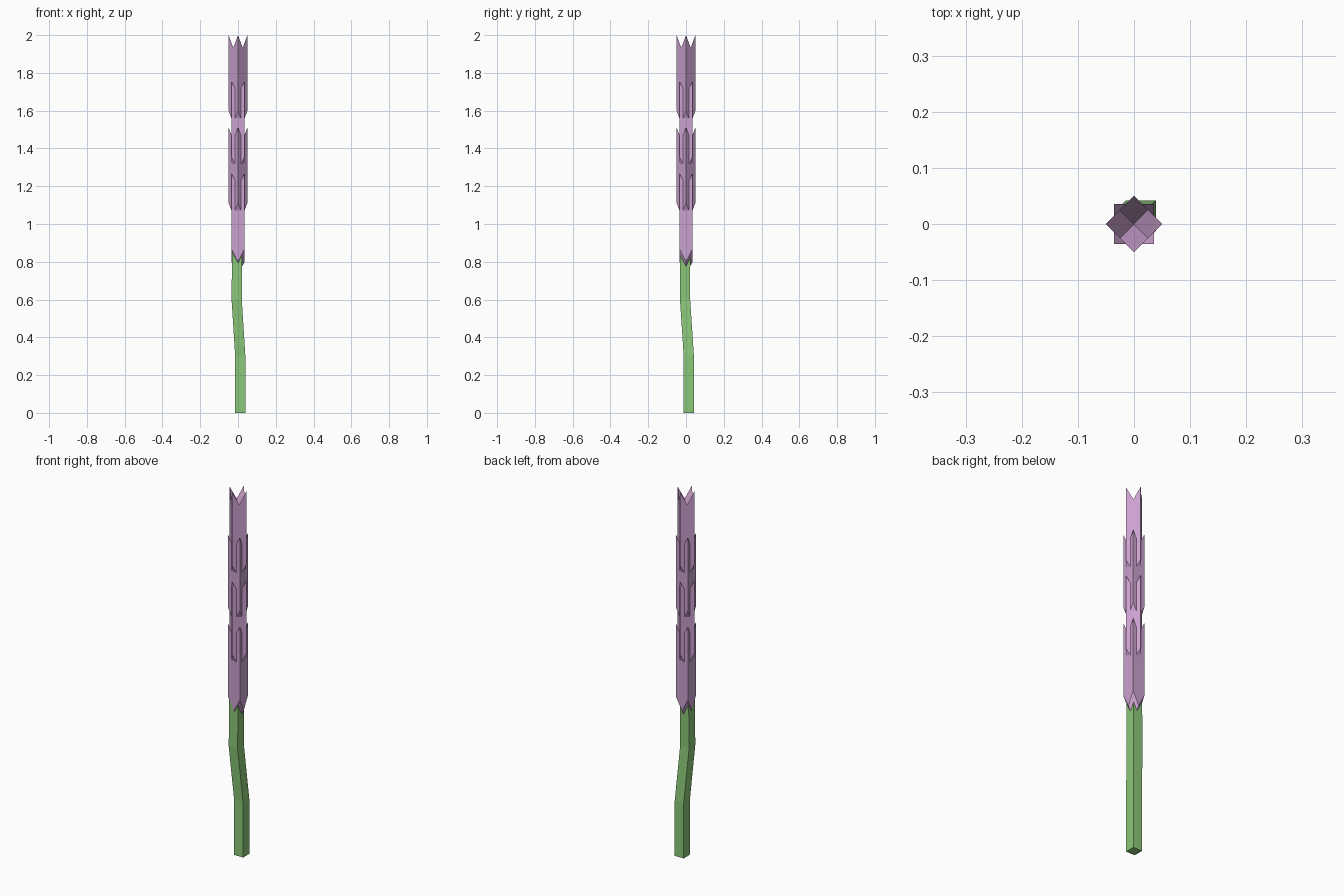
import bpy, bmesh
from math import cos, sin, pi

if "Cube" in bpy.data.objects:
    bpy.data.objects.remove(bpy.data.objects["Cube"])


def material(name, color):
    m = bpy.data.materials.new(name)
    m.diffuse_color = (*color, 1)
    m.use_nodes = True
    m.node_tree.nodes["Principled BSDF"].inputs["Base Color"].default_value = m.diffuse_color
    return m


def loft(name, rings, mat):
    """Skin a closed tube through rings of four points."""
    bm = bmesh.new()
    loops = [[bm.verts.new(p) for p in ring] for ring in rings]
    for a, b in zip(loops, loops[1:]):
        for i in range(4):
            j = (i + 1) % 4
            bm.faces.new((a[i], a[j], b[j], b[i]))
    bm.faces.new(loops[0])
    bm.faces.new(loops[-1])
    bmesh.ops.recalc_face_normals(bm, faces=bm.faces)
    me = bpy.data.meshes.new(name)
    bm.to_mesh(me)
    bm.free()
    me.materials.append(mat)
    ob = bpy.data.objects.new(name, me)
    bpy.context.collection.objects.link(ob)
    return ob


green = material("stem_green", (0.26, 0.58, 0.19))
purple = material("blossom_purple", (0.60, 0.36, 0.63))

# Bent square stem
H = 0.027
path = [(0.012, 0.015, 0), (0.012, 0.015, 0.3),
        (-0.007, -0.005, 0.6), (-0.004, -0.004, 0.95)]
corners = [(-H, -H), (H, -H), (H, H), (-H, H)]
loft("stem", [[(x + dx, y + dy, z) for dx, dy in corners] for x, y, z in path], green)

# Four tiers of petals, each tier turned 45 degrees from the one above
R, LENGTH, SLOPE, STEP = 0.05, 0.40, 0.067, 0.244
# petal section as (outward, sideways, drop): tips slope down towards the axis
section = [(R, 0, 0), (R / 2, R / 2, SLOPE), (0, 0, 2 * SLOPE), (R / 2, -R / 2, SLOPE)]
for tier in range(4):
    top = 2.0 - tier * STEP
    for k in range(4):
        a = k * pi / 2 + tier * pi / 4
        c, s = cos(a), sin(a)
        rings = [[(u * c - v * s, u * s + v * c, z - d) for u, v, d in section]
                 for z in (top - LENGTH, top)]
        loft(f"petal_tier{tier + 1}_{k + 1}", rings, purple)
